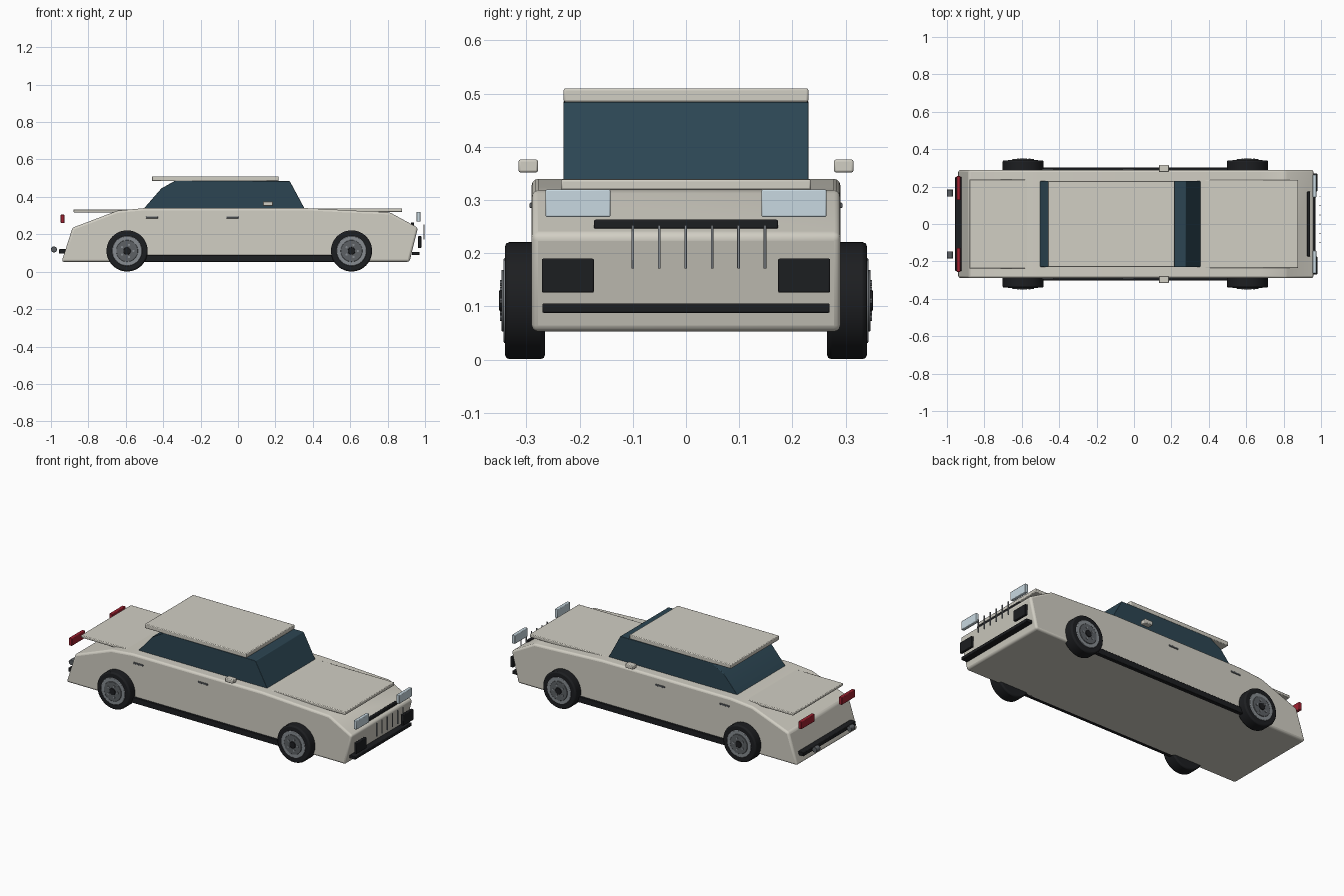
import bpy, bmesh, math
from mathutils import Matrix, Vector

if "Cube" in bpy.data.objects:
    bpy.data.objects.remove(bpy.data.objects["Cube"])


def material(name, rgb):
    m = bpy.data.materials.new(name)
    m.diffuse_color = (*rgb, 1)
    m.use_nodes = True
    m.node_tree.nodes["Principled BSDF"].inputs["Base Color"].default_value = m.diffuse_color
    return m


PAINT = material("cream_paint", (0.64, 0.62, 0.55))
GLASS = material("dark_glass", (0.025, 0.06, 0.085))
BLACK = material("black_trim", (0.012, 0.013, 0.015))
LAMP = material("lamp_glass", (0.58, 0.69, 0.75))
RED = material("red_lens", (0.35, 0.015, 0.03))
METAL = material("metal", (0.24, 0.26, 0.28))
DARK_METAL = material("dark_metal", (0.11, 0.12, 0.13))


def finish(name, bm, mat, bevel=0.0, segments=2):
    bmesh.ops.recalc_face_normals(bm, faces=bm.faces)
    me = bpy.data.meshes.new(name)
    bm.to_mesh(me)
    bm.free()
    me.materials.append(mat)
    ob = bpy.data.objects.new(name, me)
    bpy.context.collection.objects.link(ob)
    if bevel:
        mod = ob.modifiers.new("bevel", "BEVEL")
        mod.width, mod.segments, mod.limit_method = bevel, segments, "ANGLE"
        mod.angle_limit = math.radians(25)
    bpy.ops.object.select_all(action="DESELECT")
    bpy.context.view_layer.objects.active = ob
    ob.select_set(True)
    bpy.ops.object.shade_smooth_by_angle(angle=math.radians(30))
    return ob


def box(name, x, y, z, mat, bevel=0.003):
    """Box from (min, max) ranges on each axis."""
    bm = bmesh.new()
    bmesh.ops.create_cube(bm, size=1)
    for v in bm.verts:
        v.co = Vector(r[0] if c < 0 else r[1] for c, r in zip(v.co, (x, y, z)))
    return finish(name, bm, mat, bevel)


def pair(name, x, y, z, mat, bevel=0.003):
    """Box on both sides of the car."""
    box(name + "_left", x, y, z, mat, bevel)
    box(name + "_right", x, (-y[1], -y[0]), z, mat, bevel)


def side_profile(name, points, half, mat, bevel):
    """Side outline in x,z extruded across the car width."""
    bm = bmesh.new()
    face = bm.faces.new([bm.verts.new((x, -half, z)) for x, z in points])
    new = bmesh.ops.extrude_face_region(bm, geom=[face])["geom"]
    verts = [g for g in new if isinstance(g, bmesh.types.BMVert)]
    bmesh.ops.translate(bm, verts=verts, vec=(0, 2 * half, 0))
    return finish(name, bm, mat, bevel, 3)


def disc(name, x, z, y0, y1, r, mat, bevel=0.0, sides=40):
    """Cylinder lying along y."""
    bm = bmesh.new()
    bmesh.ops.create_cone(bm, cap_ends=True, segments=sides, radius1=r, radius2=r,
                          depth=abs(y1 - y0),
                          matrix=Matrix.Translation((x, (y0 + y1) / 2, z))
                          @ Matrix.Rotation(math.pi / 2, 4, "X"))
    return finish(name, bm, mat, bevel)


# Body shell and glasshouse
side_profile("body", [(-0.943, 0.053), (-0.885, 0.235), (-0.645, 0.326), (-0.5, 0.34),
                      (0.36, 0.34), (0.67, 0.324), (0.81, 0.318), (0.962, 0.235),
                      (0.917, 0.053)], 0.29, PAINT, 0.012)
side_profile("cabin_glass", [(-0.51, 0.33), (-0.41, 0.445), (-0.335, 0.487),
                             (0.277, 0.484), (0.36, 0.33)], 0.23, GLASS, 0.003)

# Panels
box("roof", (-0.46, 0.216), (-0.23, 0.23), (0.484, 0.51), PAINT, 0.004)
box("hood", (0.34, 0.878), (-0.235, 0.235), (0.319, 0.339), PAINT, 0.004)
box("trunk_lid", (-0.88, -0.48), (-0.238, 0.238), (0.317, 0.333), PAINT, 0.004)

# Side trim
pair("sill", (-0.52, 0.52), (0.27, 0.302), (0.053, 0.088), BLACK)
pair("mirror", (0.133, 0.186), (0.278, 0.315), (0.352, 0.376), PAINT, 0.004)
for label, x in (("rear", -0.46), ("front", -0.03)):
    pair(label + "_door_handle", (x - 0.032, x + 0.032), (0.286, 0.294),
         (0.285, 0.295), DARK_METAL, 0.002)

# Nose
pair("headlight", (0.955, 0.975), (0.142, 0.264), (0.268, 0.32), LAMP)
box("grille_bar", (0.925, 0.942), (-0.173, 0.173), (0.246, 0.263), BLACK)
for i in range(6):
    y = -0.1 + 0.0497 * i
    box(f"grille_slat_{i + 1}", (0.992, 0.998), (y - 0.0025, y + 0.0025),
        (0.171, 0.253), METAL, 0.001)
pair("front_intake", (0.963, 0.98), (0.173, 0.271), (0.126, 0.19), BLACK)
box("front_bumper", (0.93, 0.97), (-0.27, 0.27), (0.088, 0.106), BLACK)

# Tail
pair("taillight", (-0.948, -0.928), (0.128, 0.256), (0.26, 0.305), RED)
box("rear_bumper", (-0.957, -0.92), (-0.25, 0.25), (0.097, 0.12), BLACK)

for side, s in (("left", 1), ("right", -1)):
    disc("exhaust_" + side, -0.984, 0.119, s * 0.147, s * 0.184, 0.016, DARK_METAL, 0.002, 20)
    # Wheels: tyre, rim, disc, cap and lug nuts
    for end, x in (("rear", -0.593), ("front", 0.607)):
        n, z = f"{end}_{side}", 0.111
        disc(n + "_tire", x, z, s * 0.265, s * 0.34, 0.11, BLACK, 0.008, 48)
        disc(n + "_rim", x, z, s * 0.30, s * 0.343, 0.08, METAL, 0.003)
        disc(n + "_wheel_disc", x, z, s * 0.30, s * 0.347, 0.058, DARK_METAL, 0.002)
        disc(n + "_cap", x, z, s * 0.30, s * 0.351, 0.02, BLACK, 0.002, 24)
        for k in range(5):
            a = 2 * math.pi * k / 5
            disc(f"{n}_nut_{k + 1}", x + 0.034 * math.cos(a), z + 0.034 * math.sin(a),
                 s * 0.34, s * 0.35, 0.006, METAL, 0, 8)
